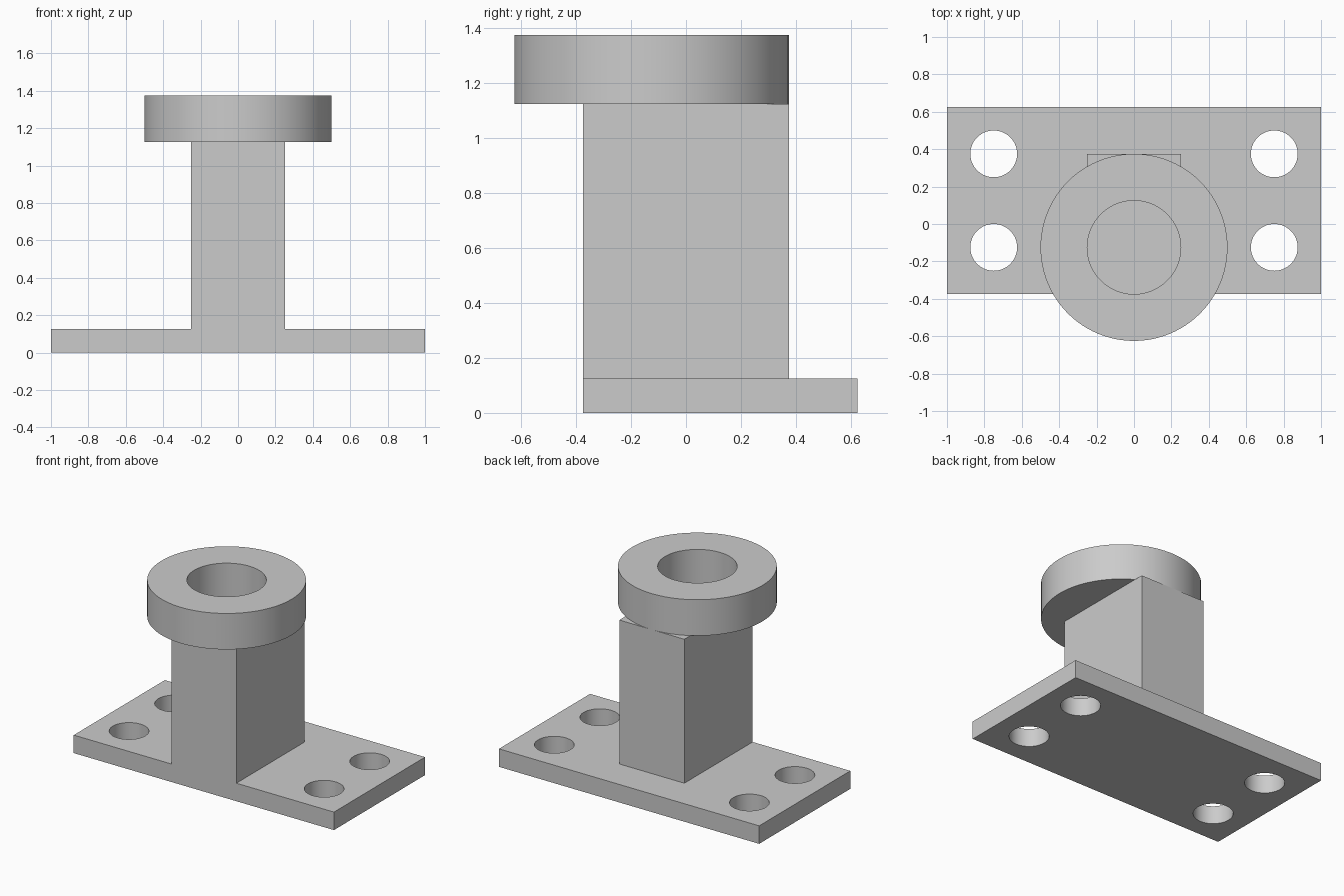
import bpy
import bmesh
import math
from mathutils import Matrix, Vector

default = bpy.data.objects.get("Cube")
if default:
    bpy.data.objects.remove(default, do_unlink=True)

# One plain grey for the whole casting
GREY = (0.6, 0.6, 0.6, 1)
grey = bpy.data.materials.new("plain_grey")
grey.use_nodes = True
grey.diffuse_color = GREY
grey.node_tree.nodes["Principled BSDF"].inputs["Base Color"].default_value = GREY


def new_object(name, bm):
    mesh = bpy.data.meshes.new(name)
    bmesh.ops.recalc_face_normals(bm, faces=bm.faces)
    bm.to_mesh(mesh)
    bm.free()
    mesh.materials.append(grey)
    obj = bpy.data.objects.new(name, mesh)
    bpy.context.collection.objects.link(obj)
    return obj


def box(name, low, high):
    low, high = Vector(low), Vector(high)
    bm = bmesh.new()
    bmesh.ops.create_cube(bm, size=1, matrix=Matrix.Translation((low + high) / 2)
                          @ Matrix.Diagonal((*(high - low), 1)))
    return new_object(name, bm)


def cylinders(name, centres, radius, bottom, top):
    bm = bmesh.new()
    for x, y in centres:
        bmesh.ops.create_cone(bm, cap_ends=True, segments=96, radius1=radius,
                              radius2=radius, depth=top - bottom,
                              matrix=Matrix.Translation((x, y, (bottom + top) / 2)))
    return new_object(name, bm)


def combine(target, tool, operation):
    mod = target.modifiers.new("combine", 'BOOLEAN')
    mod.operation, mod.solver, mod.object = operation, 'EXACT', tool
    tool.hide_render = True
    bpy.context.view_layer.objects.active = target
    bpy.ops.object.modifier_apply(modifier=mod.name)
    bpy.data.objects.remove(tool, do_unlink=True)


# Base plate with the upright column flush at its front edge
bracket = box("base_and_column", (-1, -0.375, 0), (1, 0.625, 0.125))
column = box("column", (-0.25, -0.375, 0), (0.25, 0.375, 1.125))
combine(bracket, column, 'UNION')

# Four through bolt holes
hole_centres = [(x, y) for x in (-0.75, 0.75) for y in (-0.125, 0.375)]
combine(bracket, cylinders("bolt_holes", hole_centres, 0.125, -0.1, 0.3), 'DIFFERENCE')

# Round collar overhanging the front, bored down to the column top
axis = [(0, -0.125)]
collar = cylinders("collar_ring", axis, 0.5, 1.125, 1.375)
combine(collar, cylinders("collar_bore", axis, 0.25, 1, 1.5), 'DIFFERENCE')

# Smooth the round walls, keep the rims sharp
for obj in (bracket, collar):
    bpy.ops.object.select_all(action='DESELECT')
    obj.select_set(True)
    bpy.context.view_layer.objects.active = obj
    bpy.ops.object.shade_smooth_by_angle(angle=math.radians(30))
